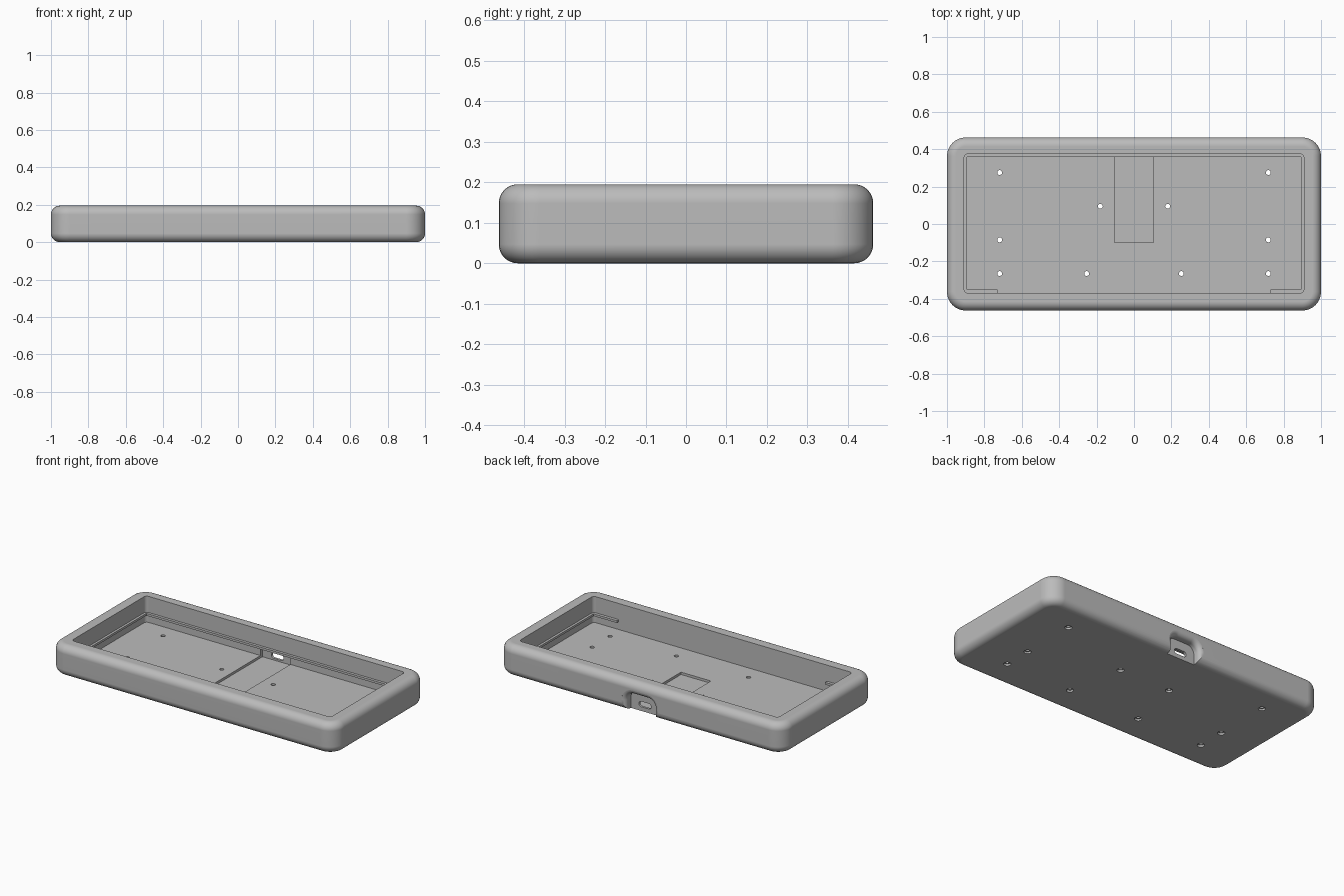
import bpy, bmesh, math
from mathutils import Vector

cube = bpy.data.objects.get("Cube")
if cube:
    bpy.data.objects.remove(cube, do_unlink=True)

grey = bpy.data.materials.new("plain grey")
grey.use_nodes = True
grey.diffuse_color = (0.5, 0.5, 0.5, 1)
grey.node_tree.nodes["Principled BSDF"].inputs["Base Color"].default_value = (0.5, 0.5, 0.5, 1)


def rounded_rect(hx, hy, r, cx=0, cy=0, n=8):
    """2D outline of a rounded rectangle with half sizes hx, hy."""
    pts = []
    for k, (sx, sy) in enumerate([(1, 1), (-1, 1), (-1, -1), (1, -1)]):
        for i in range(n + 1):
            a = math.pi / 2 * (k + i / n)
            pts.append((cx + sx * (hx - r) + r * math.cos(a),
                        cy + sy * (hy - r) + r * math.sin(a)))
    return pts


def circle(r, cx, cy, n=20):
    return [(cx + r * math.cos(2 * math.pi * i / n),
             cy + r * math.sin(2 * math.pi * i / n)) for i in range(n)]


def at_z(outline, z):
    return [Vector((u, v, z)) for u, v in outline]


def at_y(outline, y):
    return [Vector((u, y, v)) for u, v in outline]


def loft(name, rings):
    """Closed solid through a stack of equal-length rings."""
    bm = bmesh.new()
    rows = [[bm.verts.new(p) for p in ring] for ring in rings]
    for a, b in zip(rows, rows[1:]):
        for i in range(len(a)):
            j = (i + 1) % len(a)
            bm.faces.new((a[i], a[j], b[j], b[i]))
    bm.faces.new(rows[0])
    bm.faces.new(rows[-1])
    bmesh.ops.recalc_face_normals(bm, faces=bm.faces)
    mesh = bpy.data.meshes.new(name)
    bm.to_mesh(mesh)
    bm.free()
    mesh.materials.append(grey)
    obj = bpy.data.objects.new(name, mesh)
    bpy.context.collection.objects.link(obj)
    return obj


def activate(obj):
    bpy.ops.object.select_all(action='DESELECT')
    obj.select_set(True)
    bpy.context.view_layer.objects.active = obj


def cut(target, cutter):
    activate(target)
    mod = target.modifiers.new("cut", 'BOOLEAN')
    mod.operation = 'DIFFERENCE'
    mod.solver = 'EXACT'
    mod.object = cutter
    bpy.ops.object.modifier_apply(modifier=mod.name)
    bpy.data.objects.remove(cutter, do_unlink=True)


# Outer shell with filleted top and bottom edges
HX, HY, H, CORNER, F = 1.0, 0.4625, 0.195, 0.1, 0.047
STEPS = 8
profile = []
for i in range(STEPS + 1):
    a = math.pi / 2 * i / STEPS
    profile.append((F * (1 - math.sin(a)), F * (1 - math.cos(a))))
profile += [(inset, H - z) for inset, z in reversed(profile)]
case = loft("case_shell", [
    at_z(rounded_rect(HX - t, HY - t, CORNER - t), z) for t, z in profile])

# Main cavity
FLOOR = 0.03
opening = rounded_rect(0.908, 0.372, 0.02, 0, 0.003)
cut(case, loft("cavity_cutter", [at_z(opening, FLOOR), at_z(opening, 0.3)]))

# Shallow floor pocket that runs into the back wall
pocket = [(-0.105, -0.1), (0.105, -0.1), (0.105, 0.395), (-0.105, 0.395)]
cut(case, loft("pocket_cutter", [at_z(pocket, 0.015), at_z(pocket, 0.075)]))

# Flared scoop outside the port, open at the bottom
FLARE = 0.03
sections = [(0.41, 0.0)]
for i in range(STEPS + 1):
    a = math.pi / 2 * i / STEPS * 0.95
    sections.append((HY - FLARE + FLARE * math.sin(a), FLARE * (1 - math.cos(a))))
sections.append((HY + 0.05, FLARE))
scoop = []
for y, grow in sections:
    top, low = 0.115 + grow, -0.2
    outline = rounded_rect(0.1 + grow, (top - low) / 2, 0.05 + grow, 0, (top + low) / 2)
    scoop.append(at_y(outline, y))
cut(case, loft("scoop_cutter", scoop))

# Port slot through the back wall
slot = rounded_rect(0.043, 0.017, 0.0165, 0, 0.043)
cut(case, loft("port_cutter", [at_y(slot, 0.37), at_y(slot, 0.45)]))

# Screw holes with wider seats underneath
for hx, hy in [(0.718, 0.275), (0.718, -0.085), (0.718, -0.265),
               (0.253, -0.265), (0.18, 0.095)]:
    for side in (-1, 1):
        wide, slim = circle(0.021, side * hx, hy), circle(0.013, side * hx, hy)
        cut(case, loft("hole_cutter", [at_z(wide, -0.05), at_z(wide, 0.012),
                                       at_z(slim, 0.012), at_z(slim, 0.1)]))

# Thin retaining lip around the sides, back and front corners
half = [(0.73, -0.35), (0.893, -0.35), (0.893, 0.358)]
outer = [(0.918, 0.385), (0.918, -0.379), (0.73, -0.379)]
outline = (half + [(-x, y) for x, y in reversed(half)]
           + [(-x, y) for x, y in reversed(outer)] + outer)
lip_rings = []
for z in (0.079, 0.093):
    lip_rings.append(at_z(outline, z))
bm_lip = loft("retaining_lip", lip_rings)


def split_lip(obj):
    """Rebuild the lip caps as quads along the strip."""
    bm = bmesh.new()
    bm.from_mesh(obj.data)
    bmesh.ops.delete(bm, geom=[f for f in bm.faces if len(f.verts) > 4], context='FACES_ONLY')
    bm.verts.ensure_lookup_table()
    n = len(outline)
    inner = list(range(6))
    wall = [11, 10, 9, 8, 7, 6]
    # pair each inner corner with the wall corner beside it
    for base in (0, n):
        for i in range(5):
            ids = [inner[i], inner[i + 1], wall[i + 1], wall[i]]
            bm.faces.new([bm.verts[base + k] for k in ids])
    bmesh.ops.recalc_face_normals(bm, faces=bm.faces)
    bm.to_mesh(obj.data)
    bm.free()


split_lip(bm_lip)

# Smooth fillets, crisp edges
activate(case)
bpy.ops.object.shade_smooth_by_angle(angle=math.radians(30))
weighted = case.modifiers.new("even_normals", 'WEIGHTED_NORMAL')
weighted.keep_sharp = True
